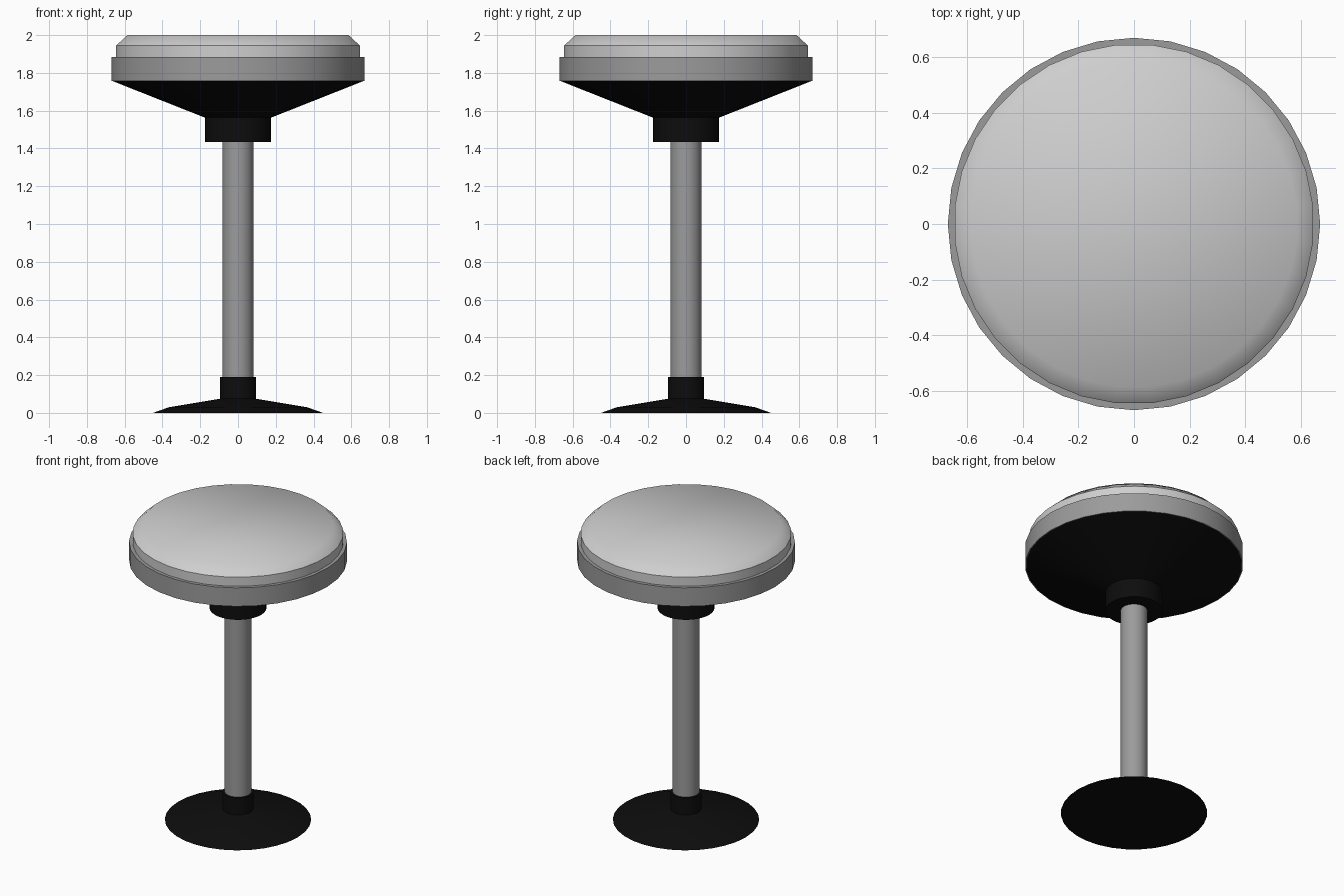
import bpy, bmesh, math

if "Cube" in bpy.data.objects:
    bpy.data.objects.remove(bpy.data.objects["Cube"])


def material(name, value):
    m = bpy.data.materials.new(name)
    m.diffuse_color = (value, value, value, 1)
    m.use_nodes = True
    m.node_tree.nodes["Principled BSDF"].inputs["Base Color"].default_value = m.diffuse_color
    return m


cushion_grey = material("light grey vinyl", 0.62)
metal_grey = material("grey metal", 0.33)
black = material("black plastic", 0.004)


def lathe(name, profile, mat, sides=32, turn=0.0, angle=30):
    """Closed turned solid from (radius, height) points, bottom to top."""
    bm = bmesh.new()
    rings = []
    for r, z in profile:
        rings.append([bm.verts.new((r * math.cos(a), r * math.sin(a), z))
                      for a in (2 * math.pi * (i + turn) / sides for i in range(sides))])
    for lo, hi in zip(rings, rings[1:]):
        for i in range(sides):
            j = (i + 1) % sides
            bm.faces.new((lo[i], lo[j], hi[j], hi[i]))
    bm.faces.new(rings[0][::-1])
    bm.faces.new(rings[-1])
    me = bpy.data.meshes.new(name)
    bm.to_mesh(me)
    bm.free()
    me.materials.append(mat)
    ob = bpy.data.objects.new(name, me)
    bpy.context.collection.objects.link(ob)
    bpy.ops.object.select_all(action='DESELECT')
    ob.select_set(True)
    bpy.context.view_layer.objects.active = ob
    bpy.ops.object.shade_smooth_by_angle(angle=math.radians(angle))
    return ob


# Floor base with short sleeve
lathe("base", [(0.45, 0), (0.365, 0.03), (0.095, 0.075), (0.095, 0.19)], black)
# Pole
lathe("pole", [(0.082, 0.15), (0.082, 1.47)], metal_grey)
# Collar and flared dish under the seat
lathe("seat_support", [(0.175, 1.435), (0.175, 1.563), (0.665, 1.757)], black)
# Metal band round the seat
lathe("seat_band", [(0.67, 1.757), (0.67, 1.883)], metal_grey)
# Padded cushion, its facets offset half a step from the band
lathe("cushion", [(0.648, 1.87), (0.648, 1.945), (0.588, 2.0)],
      cushion_grey, turn=0.5, angle=45)
